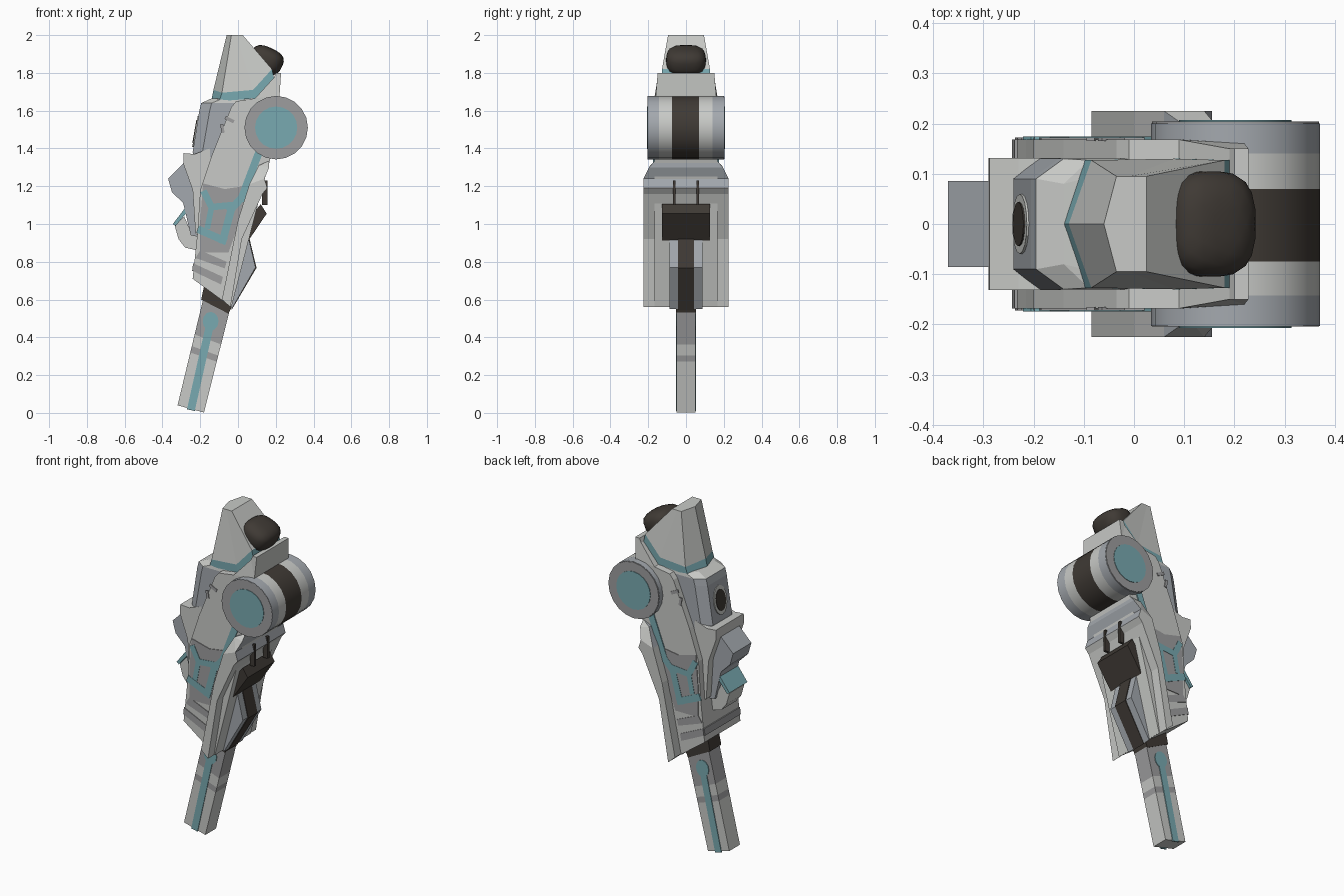
import bpy, bmesh, math
from mathutils import Matrix, Vector

if "Cube" in bpy.data.objects:
    bpy.data.objects.remove(bpy.data.objects["Cube"])

def material(name, r, g, b):
    m = bpy.data.materials.new(name)
    m.diffuse_color = (r, g, b, 1)
    m.use_nodes = True
    m.node_tree.nodes["Principled BSDF"].inputs["Base Color"].default_value = m.diffuse_color
    return m

LIGHT = material("light grey", 0.58, 0.59, 0.57)
GREY = material("mid grey", 0.34, 0.34, 0.345)
BLUE = material("blue grey", 0.37, 0.395, 0.425)
TEAL = material("teal", 0.19, 0.40, 0.44)
DARK = material("dark brown", 0.05, 0.042, 0.035)

def finish(bm, name, mats, smooth=False):
    bmesh.ops.recalc_face_normals(bm, faces=bm.faces[:])
    bmesh.ops.triangulate(bm, faces=[f for f in bm.faces if len(f.verts) > 4])
    me = bpy.data.meshes.new(name)
    for f in bm.faces:
        f.smooth = smooth
    bm.to_mesh(me)
    bm.free()
    for m in mats:
        me.materials.append(m)
    ob = bpy.data.objects.new(name, me)
    bpy.context.collection.objects.link(ob)
    if smooth:
        bpy.ops.object.select_all(action='DESELECT')
        ob.select_set(True)
        bpy.context.view_layer.objects.active = ob
        bpy.ops.object.shade_smooth_by_angle(angle=math.radians(40))
    return ob

def add_slab(bm, near, far):
    a = [bm.verts.new(p) for p in near]
    b = [bm.verts.new(p) for p in far]
    bm.faces.new(a)
    bm.faces.new(b)
    for i in range(len(a)):
        j = (i + 1) % len(a)
        bm.faces.new((a[i], a[j], b[j], b[i]))

def prism(name, pts, mat, w=0.1, rule=None, extra=()):
    """Side profile (x, z[, half width]) extruded symmetrically over y."""
    bm = bmesh.new()
    ws = [p[2] if len(p) > 2 else w for p in pts]
    add_slab(bm, [(p[0], -k, p[1]) for p, k in zip(pts, ws)],
             [(p[0], k, p[1]) for p, k in zip(pts, ws)])
    if rule:
        bm.normal_update()
        for f in bm.faces:
            f.material_index = rule(f.calc_center_median(), abs(f.normal.y))
    return finish(bm, name, [mat, *extra])

def plates(name, polys, mat, y):
    """Thin painted plates on both flanks."""
    bm = bmesh.new()
    for pts in polys:
        for s in (-1, 1):
            add_slab(bm, [(x, s * (y - .003), z) for x, z in pts],
                     [(x, s * (y + .004), z) for x, z in pts])
    return finish(bm, name, [mat])

def strip(path, width):
    """Quads following a path in x, z."""
    out = []
    for a, b in zip(path, path[1:]):
        a, b = Vector(a), Vector(b)
        d = (b - a).normalized() * width / 2
        n = Vector((-d.y, d.x))
        out.append([tuple(p) for p in (a - d + n, b + d + n, b + d - n, a - d - n)])
    return out

def loft(name, rows, mats):
    """Rows of (x, z, half width), mirrored over y; one material per band."""
    bm = bmesh.new()
    rings = []
    for row in rows:
        ring = [(x, w, z) for x, z, w in row]
        ring += [(x, -w, z) for x, z, w in reversed(row) if w > 0]
        rings.append([bm.verts.new(p) for p in ring])
    used = list(dict.fromkeys(mats))
    for k, (a, b) in enumerate(zip(rings, rings[1:])):
        for i in range(len(a)):
            j = (i + 1) % len(a)
            bm.faces.new((a[i], a[j], b[j], b[i])).material_index = used.index(mats[k])
    bm.faces.new(rings[0]).material_index = used.index(mats[0])
    bm.faces.new(rings[-1]).material_index = used.index(mats[-1])
    return finish(bm, name, used)

def drum(name, mat, x, z, r, y0, y1):
    bm = bmesh.new()
    m = Matrix.Translation((x, (y0 + y1) / 2, z)) @ Matrix.Rotation(math.pi / 2, 4, 'X')
    bmesh.ops.create_cone(bm, cap_ends=True, segments=20, radius1=r, radius2=r,
                          depth=y1 - y0, matrix=m)
    return finish(bm, name, [mat], True)

# Pointed crest with its teal lower edge
loft("crest", [
    [(-.06, 2, 0), (-.035, 2, .095), (-.01, 2, .095), (.025, 2, .095)],
    [(-.13, 1.71, 0), (-.085, 1.695, .127), (.08, 1.71, .13), (.18, 1.82, .127)],
    [(-.14, 1.66, 0), (-.10, 1.65, .127), (.09, 1.665, .13), (.19, 1.775, .127)]],
    [LIGHT, TEAL])

# Faceted neck behind the body, with a dark oval port
loft("neck", [
    [(-.14, 1.665, .08), (-.09, 1.66, .127), (.05, 1.66, .127)],
    [(-.195, 1.64, .09), (-.14, 1.64, .13), (.05, 1.64, .13)],
    [(-.205, 1.6, .09), (-.15, 1.6, .13), (.05, 1.6, .13)],
    [(-.24, 1.38, .09), (-.19, 1.37, .13), (.05, 1.37, .13)],
    [(-.2, 1.2, .09), (-.15, 1.2, .13), (.05, 1.2, .13)]], [LIGHT, BLUE, BLUE, BLUE])
for nm, mat, r, off in (("port_rim", LIGHT, 1.35, 0), ("port", DARK, 1, .003)):
    bm = bmesh.new()
    bmesh.ops.create_cone(bm, cap_ends=True, segments=16, radius1=1, radius2=1, depth=.008,
        matrix=Matrix.Translation((-.224 - off, 0, 1.49)) @ Matrix.Rotation(math.radians(100), 4, 'Y')
        @ Matrix.Diagonal((.062 * r, .044 * r, 1, 1)))
    finish(bm, nm, [mat])

# Main body
prism("body", [(.2, 1.8, .15), (.228, 1.8, .15), (.22, 1.68, .16), (.17, 1.34), (.13, 1.2),
               (-.035, .56), (-.24, .71), (-.215, .95), (-.2, 1.18), (-.14, 1.36),
               (-.035, 1.62), (-.01, 1.65), (.09, 1.665), (.19, 1.775, .15)], LIGHT, .168)

# Painted flank markings
plates("flank_patch", [[(-.185, 1.215), (-.07, 1.185), (.03, 1.2), (.03, 1.12), (-.01, .96), (-.05, .85),
                        (-.2, .85), (-.2, 1.02)]], GREY, .168)
plates("flank_bands", [[(-.225, .82), (-.07, .765), (-.06, .80), (-.2, .86)],
                       [(-.237, .75), (-.09, .68), (-.08, .72), (-.232, .79)]], GREY, .168)
plates("flank_stripes", strip([(.115, 1.39), (.02, 1.14), (-.035, 1.08), (-.08, .915), (-.195, .965)], .04)
       + strip([(-.175, 1.16), (-.14, 1.09), (-.03, 1.1)], .035)
       + strip([(-.14, 1.09), (-.16, .99)], .03), TEAL, .170)
plates("flank_marks", strip([(-.06, 1.56), (-.03, 1.545)], .018) + strip([(-.085, 1.52), (-.08, 1.49)], .016),
       GREY, .168)
prism("rear_band", [(-.243, .75), (-.235, .75), (-.23, .79), (-.238, .79)], GREY, .168)

# Large barrel: coloured bands and teal end caps
for nm, mat, a, b in (("left_end", BLUE, -.203, -.142), ("left_ring", LIGHT, -.142, -.075),
                      ("middle", DARK, -.075, .07), ("right_ring", LIGHT, .07, .14),
                      ("right_end", BLUE, .14, .2)):
    drum("barrel_" + nm, mat, .202, 1.51, .168, a, b)
for s in (-1, 1):
    drum("barrel_cap_ring", GREY, .202, 1.51, .166, s * .202 - .002, s * .202 + .002)
    drum("barrel_cap", TEAL, .202, 1.51, .112, s * .204 - .003, s * .204 + .003)

# Dark rounded knob at the top
bm = bmesh.new()
bmesh.ops.create_icosphere(bm, subdivisions=3, radius=1)
for v in bm.verts:
    v.co /= sum(abs(c) ** 3 for c in v.co) ** (1 / 3)
bmesh.ops.transform(bm, verts=bm.verts[:], matrix=Matrix.Translation((.15, 0, 1.868))
    @ Matrix.Rotation(math.radians(25), 4, 'Y') @ Matrix.Diagonal((.09, .105, .068, 1)))
finish(bm, "knob", [DARK], True)

# Wide front shell with rounded hood
prism("shell", [(-.085, .6), (-.04, .56), (.02, .92), (.13, 1.16), (.155, 1.19), (.14, 1.24, .225),
                (.165, 1.3, .195), (.165, 1.335, .165), (.11, 1.31, .19), (.06, 1.21, .225), (.0, 1.02)],
      LIGHT, .225, lambda c, ny: int(c.z > 1.2 and ny < .5), (BLUE,))
for s in (-1, 1):
    bm = bmesh.new()
    bmesh.ops.create_cube(bm, size=1, matrix=Matrix.Translation((.142, s * .062, 1.165))
                          @ Matrix.Diagonal((.03, .015, .13, 1)))
    finish(bm, "shell_slit", [DARK])

# Dark trigger block and front fin with a dark spine
prism("trigger_block", [(.12, 1.105), (.152, 1.055), (.02, .86), (-.01, .84), (.05, 1.02)], DARK, .127)
prism("fin", [(.02, .96), (.055, .93), (.093, .77), (-.033, .55), (-.08, .65)], BLUE, .087)
prism("fin_spine", [(.02, .96), (.058, .935), (.098, .768), (-.033, .546), (-.06, .65)], DARK, .043)

# Rear bracket, hook and curved tip
prism("rear_bracket", [(-.29, 1.32), (-.288, 1.375), (-.23, 1.37), (-.15, 1.4), (-.14, 1.25), (-.18, 1.1),
                       (-.2, .93), (-.225, .95), (-.24, 1.18)], LIGHT, .131)
prism("rear_hook", [(-.29, 1.32), (-.37, 1.24), (-.35, 1.17), (-.29, 1.11), (-.25, .94), (-.2, .93),
                    (-.18, 1.3)], BLUE, .086)
prism("rear_tip", [(-.335, .99), (-.315, .92), (-.28, .875), (-.205, .858), (-.2, .95), (-.25, .96),
                   (-.285, 1.04)], LIGHT, .07)
prism("rear_tip_edge", [(-.345, 1.0), (-.28, 1.085), (-.272, 1.06), (-.33, .99)], TEAL, .085)

# Handle in painted sections, with collar and inlay
A, B, C, D = (Vector(p) for p in ((-.32, .04), (-.18, .002), (-.045, .54), (-.185, .6)))
for nm, mat, t0, t1 in (("lower", LIGHT, 0, .5), ("band", GREY, .5, .56),
                        ("middle", LIGHT, .56, .67), ("upper", GREY, .67, 1)):
    quad = [A.lerp(D, t0), B.lerp(C, t0), B.lerp(C, t1), A.lerp(D, t1)]
    prism("handle_" + nm, [tuple(p) for p in quad], mat, .05)
prism("collar", [(-.195, .6), (-.05, .525), (-.03, .57), (-.18, .67)], DARK, .053)
ring = [(-.145 + .042 * math.cos(i * math.pi / 6), .485 + .05 * math.sin(i * math.pi / 6)) for i in range(12)]
plates("handle_inlay", strip([(-.245, .035), (-.15, .46)], .042) + [ring], TEAL, .05)
